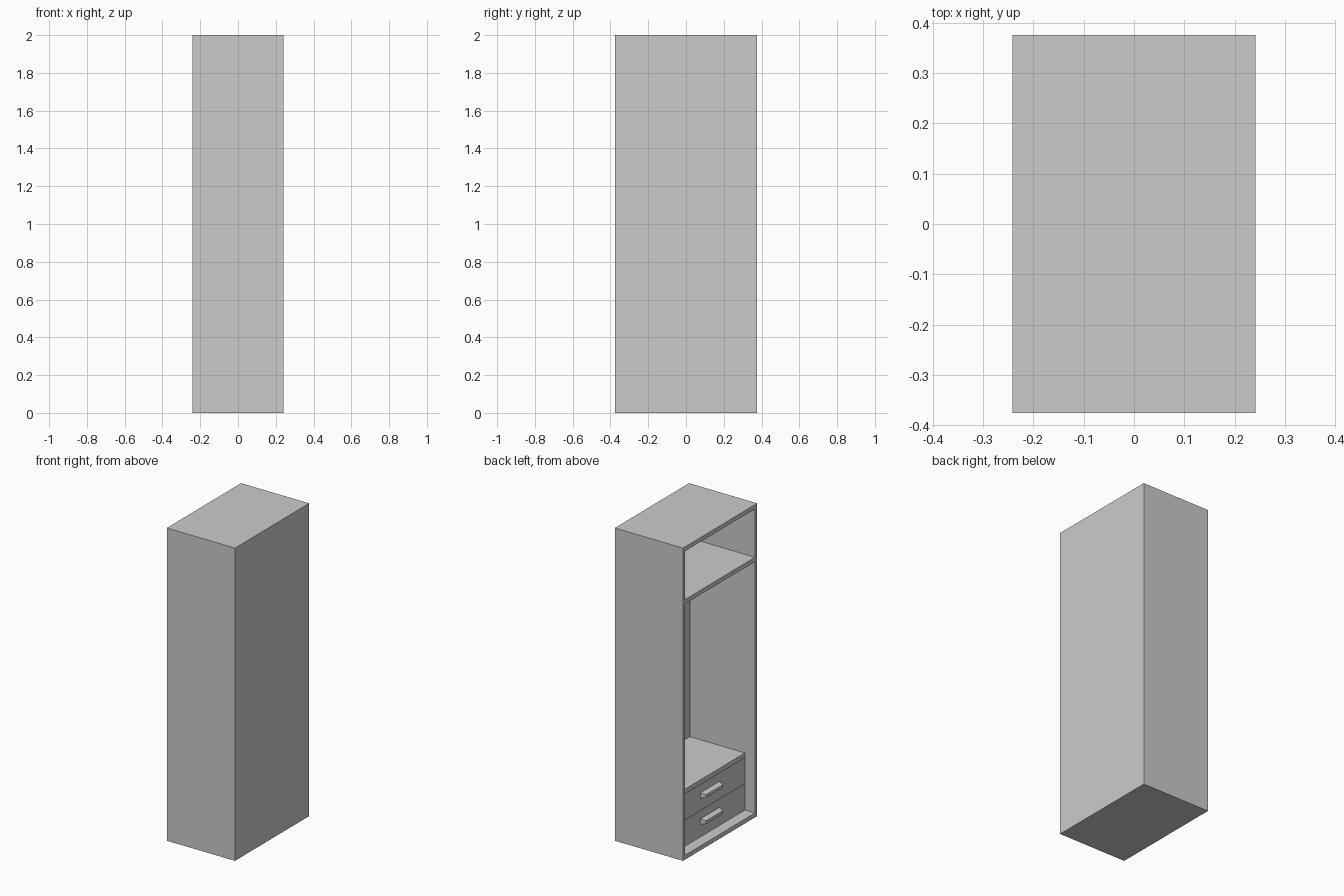
import bpy, bmesh

if "Cube" in bpy.data.objects:
    bpy.data.objects.remove(bpy.data.objects["Cube"])

X, Y, H = 0.241, 0.375, 2.0      # half depth, half width, height
T, S = 0.022, 0.028              # side thickness, shelf thickness
CHEST_X, CHEST_Z = -0.17, 0.393  # drawer chest front and top


def box(name, x0, x1, y0, y1, z0, z1):
    bm = bmesh.new()
    bmesh.ops.create_cube(bm, size=1)
    for v in bm.verts:
        v.co.x = x1 if v.co.x > 0 else x0
        v.co.y = y1 if v.co.y > 0 else y0
        v.co.z = z1 if v.co.z > 0 else z0
    return finish(name, bm)


def finish(name, bm):
    me = bpy.data.meshes.new(name)
    bm.to_mesh(me)
    bm.free()
    ob = bpy.data.objects.new(name, me)
    bpy.context.collection.objects.link(ob)
    return ob


def handle(name, z):
    # bar with slanted top, bottom and ends, widest at the drawer
    bm = bmesh.new()
    bmesh.ops.create_cube(bm, size=1)
    for v in bm.verts:
        front = v.co.x < 0
        v.co.y *= 0.17 if front else 0.19
        v.co.z = z + v.co.z * (0.02 if front else 0.036)
        v.co.x = CHEST_X - (0.032 if front else 0.0)
    return finish(name, bm)


# Carcass, open towards -x
for name, s in (("left_side", 1), ("right_side", -1)):
    a, b = sorted((s * Y, s * (Y - T)))
    box(name, -X, X, a, b, 0, H)
inner = Y - T
back = X - T
box("bottom_panel", -X, X, -inner, inner, 0, S)
box("top_panel", -X, X, -inner, inner, H - S, H)
box("back_panel", back, X, -inner, inner, S, H - S)
box("upper_shelf", -X, back, -inner, inner, 1.635, 1.635 + S)

# Drawer chest
box("chest_top", CHEST_X, back, -inner, inner, CHEST_Z - S, CHEST_Z)
for i, (z0, z1, hz) in enumerate(((S, 0.196, 0.125), (0.198, 0.363, 0.292))):
    box(f"drawer_{i + 1}", CHEST_X, back, -inner, inner, z0, z1)
    handle(f"drawer_handle_{i + 1}", hz)
